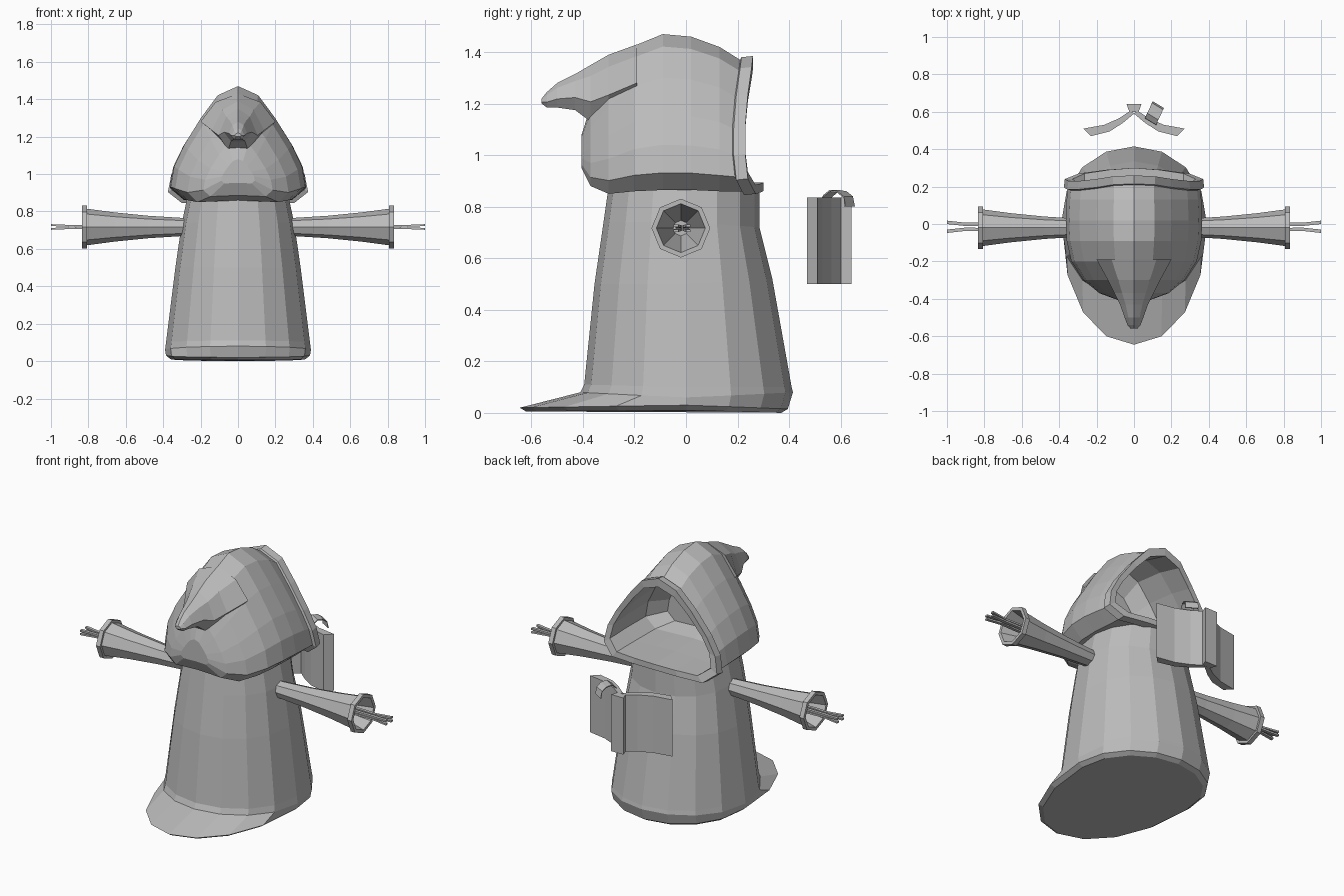
import bpy, bmesh
from math import sin, cos, pi, copysign
from mathutils import Vector

if "Cube" in bpy.data.objects:
    bpy.data.objects.remove(bpy.data.objects["Cube"])

grey = bpy.data.materials.new("plain grey")
grey.use_nodes = True
COLOUR = (0.5, 0.5, 0.5, 1)
grey.diffuse_color = COLOUR
grey.node_tree.nodes["Principled BSDF"].inputs["Base Color"].default_value = COLOUR


def loft(name, rings, caps=True, loop=False):
    """Skin a list of equal-length point rings."""
    bm = bmesh.new()
    rows = [[bm.verts.new(p) for p in ring] for ring in rings]
    n = len(rows[0])
    pairs = list(zip(rows, rows[1:])) + ([(rows[-1], rows[0])] if loop else [])
    for a, b in pairs:
        for i in range(n):
            j = (i + 1) % n
            bm.faces.new((a[i], a[j], b[j], b[i]))
    if caps and not loop:
        bm.faces.new(rows[0])
        bm.faces.new(rows[-1][::-1])
    bmesh.ops.recalc_face_normals(bm, faces=bm.faces)
    mesh = bpy.data.meshes.new(name)
    bm.to_mesh(mesh)
    bm.free()
    mesh.materials.append(grey)
    obj = bpy.data.objects.new(name, mesh)
    bpy.context.collection.objects.link(obj)
    return obj


# Robe: rings of (half width, front y, back y, front z, side z, back z)
def robe_ring(rx, front, back, zf, zs, zb, n=16):
    ring = []
    for k in range(n):
        a = 2 * pi * k / n
        s, c = sin(a), cos(a)
        end, z = (front, zf) if c > 0 else (back, zb)
        ring.append((rx * s, end * abs(c) ** 0.9, zs + (z - zs) * abs(c)))
    return ring


loft("robe", [robe_ring(*r) for r in (
    (0.36, -0.62, 0.37, 0.005, 0.01, 0),
    (0.385, -0.645, 0.395, 0.02, 0.03, 0.015),
    (0.39, -0.41, 0.415, 0.08, 0.06, 0.08),
    (0.385, -0.395, 0.41, 0.11, 0.1, 0.1),
    (0.335, -0.355, 0.335, 0.5, 0.5, 0.52),
    (0.3, -0.32, 0.285, 0.74, 0.74, 0.72),
    (0.27, -0.3, 0.285, 0.88, 0.88, 0.88))])

# Hood: half profile from crown to chin as (width, height) fractions
PROFILE = ((0, 1), (.3, .92), (.55, .72), (.8, .48), (.95, .29),
           (1, .11), (.8, 0), (.4, .01), (0, .02))
LEAN = (0, -.005, -.02, -.03, -.03, -.02, .01, .03, .04)


def hood_ring(y, top, bottom, hw, lean=0):
    half = [(hw * w, y + lean * d, bottom + (top - bottom) * t)
            for (w, t), d in zip(PROFILE, LEAN)]
    return half + [(-x, v, z) for x, v, z in half[-2:0:-1]]


loft("hood", [hood_ring(*r) for r in (
    (-0.405, 1.08, 0.95, 0.09),
    (-0.37, 1.19, 0.88, 0.185),
    (-0.3, 1.32, 0.85, 0.27),
    (-0.2, 1.425, 0.86, 0.335),
    (-0.09, 1.47, 0.865, 0.36),
    (0.02, 1.46, 0.865, 0.365),
    (0.13, 1.42, 0.86, 0.36),
    (0.21, 1.37, 0.86, 0.355, 1),
    # raised hem around the opening
    (0.215, 1.38, 0.845, 0.375, 1),
    (0.26, 1.385, 0.85, 0.37, 1),
    (0.26, 1.335, 0.885, 0.33, 1),
    # inner lining
    (0.1, 1.38, 0.885, 0.33),
    (-0.08, 1.4, 0.89, 0.32),
    (-0.17, 1.32, 0.92, 0.24))])

# Drooping hood tip: (y, top, bottom, half width)
def tip_ring(y, top, bottom, hw):
    mid = bottom + (top - bottom) * 0.35
    shape = ((0, top), (.6, top * .7 + mid * .3), (1, mid), (.5, bottom))
    half = [(hw * w, y, z) for w, z in shape] + [(0, y, bottom)]
    return half + [(-x, v, z) for x, v, z in half[-2:0:-1]]


loft("hood_tip", [tip_ring(*r) for r in (
    (-0.19, 1.43, 1.2, 0.2),
    (-0.3, 1.39, 1.15, 0.14),
    (-0.37, 1.35, 1.13, 0.105),
    (-0.43, 1.315, 1.175, 0.075),
    (-0.5, 1.28, 1.185, 0.05),
    (-0.54, 1.245, 1.185, 0.035),
    (-0.56, 1.22, 1.2, 0.018))])


# Sleeves, open at the cuff, with thin fingers
def disc(x, r, n=8):
    return [(x, -0.02 + r * sin(2 * pi * k / n), 0.717 + r * cos(2 * pi * k / n))
            for k in range(n)]


def box_strip(name, points, hy, hz):
    return loft(name, [[(x, y + a * hy, z + b * hz) for a, b in
                        ((-1, -1), (1, -1), (1, 1), (-1, 1))] for x, y, z in points])


for side, word in ((1, "left"), (-1, "right")):
    loft(word + "_sleeve", [disc(side * x, r) for x, r in (
        (0.22, 0.044), (0.32, 0.05), (0.48, 0.06), (0.66, 0.078), (0.81, 0.098),
        (0.808, 0.114), (0.835, 0.114), (0.835, 0.095), (0.6, 0.03))])
    for i, dy in enumerate((-1, 1)):
        for j, dz in enumerate((-1, 1)):
            path = [(side * x, -0.015 + dy * y, 0.717 + dz * z) for x, y, z in (
                (0.58, 0.01, 0.004), (0.8, 0.015, 0.007), (0.9, 0.013, 0.006),
                (1.0, 0.024, 0.01))]
            box_strip(f"{word}_finger_{i}{j}", path, 0.009, 0.005)


# Open book floating behind: plan outlines raised to full height
def slab(name, outline, low, high):
    return loft(name, [[(x, y, z) for x, y in outline] for z in (low, high)])


WING = ((.02, .605), (.08, .565), (.16, .53), (.27, .51),
        (.23, .47), (.13, .495), (.06, .54), (0, .59))
for side, word in ((1, "left"), (-1, "right")):
    slab(word + "_book_half", [(side * x, y) for x, y in WING], 0.5, 0.835)
slab("book_spine", ((-.04, .642), (.04, .642), (.025, .6), (-.025, .6)), 0.5, 0.835)

# Ribbon marker arching over the top edge of the book
across = Vector((0.03, -0.018, 0))
lift = Vector((0, 0, 0.006))
rings = []
for x, y, z in ((.085, .535, .8), (.09, .55, .845), (.1, .575, .865),
                (.115, .605, .86), (.125, .63, .84), (.13, .638, .8)):
    p = Vector((x, y, z))
    out = Vector((0.002, 0.006, 0)) if z < 0.81 else lift
    rings.append([p - across, p + across, p + across - out, p - across - out])
loft("book_ribbon", rings)
